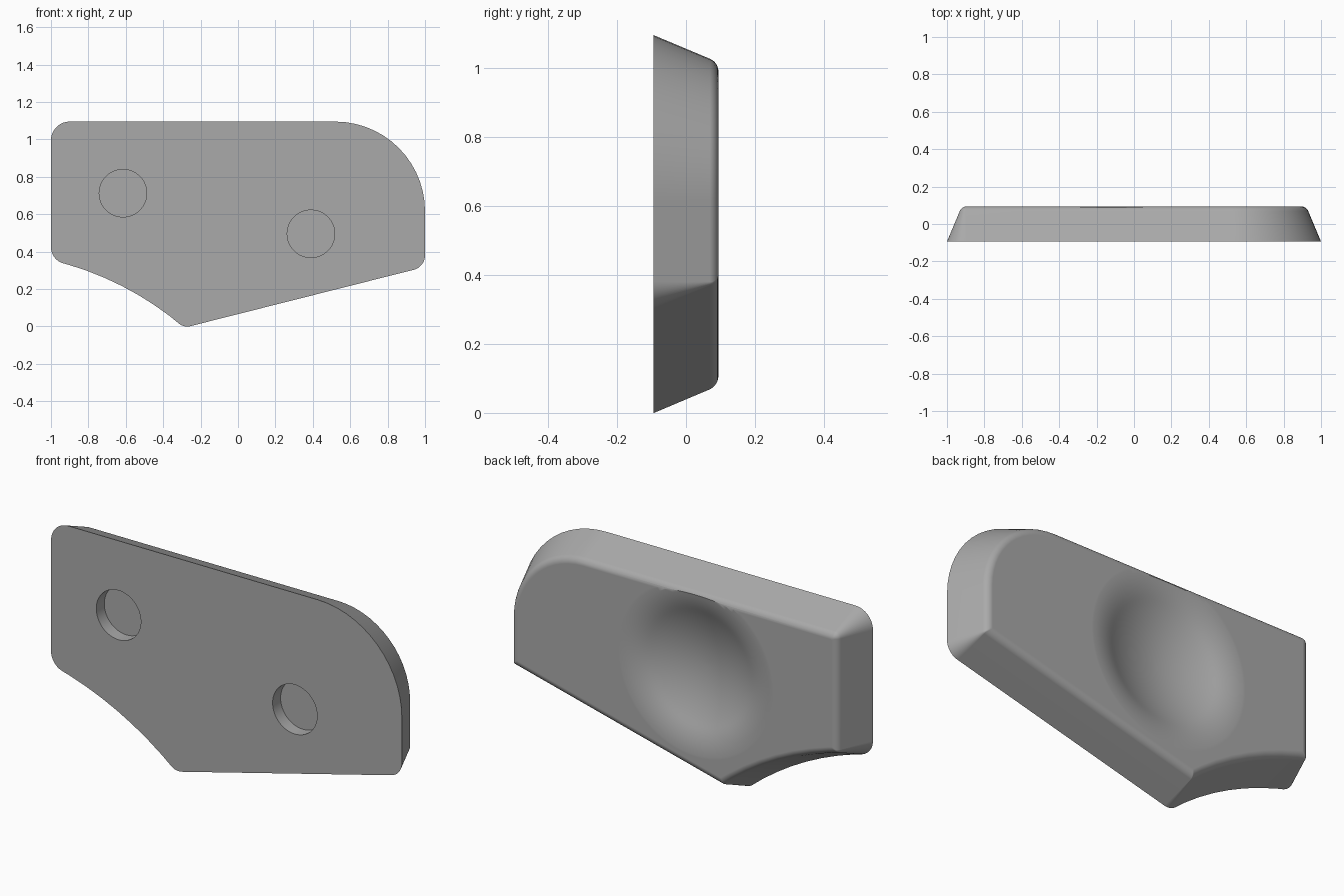
import bpy, bmesh, math
from mathutils import Vector, Matrix

if "Cube" in bpy.data.objects:
    bpy.data.objects.remove(bpy.data.objects["Cube"], do_unlink=True)

FRONT, BACK = -0.094, 0.094
DRAFT, EDGE_R = 0.42, 0.04

grey = bpy.data.materials.new("mid grey")
grey.use_nodes = True
colour = (0.4, 0.4, 0.4, 1)
grey.diffuse_color = colour
grey.node_tree.nodes["Principled BSDF"].inputs["Base Color"].default_value = colour


def make_object(name, bm):
    bmesh.ops.recalc_face_normals(bm, faces=bm.faces)
    mesh = bpy.data.meshes.new(name)
    bm.to_mesh(mesh)
    bm.free()
    mesh.materials.append(grey)
    obj = bpy.data.objects.new(name, mesh)
    bpy.context.collection.objects.link(obj)
    return obj


def arc_points(a, b, sag, n):
    """Interior points of a shallow arc from a to b, bulging left by sag."""
    side = Vector((-(b - a).y, (b - a).x)).normalized()
    return [a.lerp(b, i / n) + side * sag * 4 * (i / n) * (1 - i / n) for i in range(1, n)]


# Outline corners (x, z) with rounding radius, counter-clockwise
low_left, tip = Vector((-1, 0.355)), Vector((-0.288, -0.007))
corners = [(low_left, 0.09)]
corners += [(p, 0) for p in arc_points(low_left, tip, 0.048, 8)]
corners += [(tip, 0.07), (Vector((1, 0.318)), 0.08),
            (Vector((1, 1.095)), 0.48), (Vector((-1, 1.095)), 0.1)]


def outline(inset, steps=14):
    """Inset outline with rounded corners; the point count never changes."""
    pts = [c[0] for c in corners]
    count = len(pts)
    normals = []
    for i in range(count):
        e = (pts[(i + 1) % count] - pts[i]).normalized()
        normals.append(Vector((-e.y, e.x)))
    result = []
    for i, (p, r) in enumerate(corners):
        n1, n2 = normals[i - 1], normals[i]
        miter = (n1 + n2) / (1 + n1.dot(n2))
        if r == 0:
            result.append(p + miter * inset)
            continue
        r_in = max(r - inset, 0.006)
        centre = p + miter * (inset + r_in)
        start = math.atan2(-n1.y, -n1.x)
        turn = n1.angle_signed(n2) * -1
        for k in range(steps + 1):
            a = start + turn * k / steps
            result.append(centre + Vector((math.cos(a), math.sin(a))) * r_in)
    return result


# Plate: drafted sides, then a rounded rim round the back face
wall = math.atan(DRAFT)
tangent = EDGE_R * math.tan((math.pi / 2 - wall) / 2)
flat_inset = DRAFT * (BACK - FRONT) + tangent
rings = [(FRONT, 0)]
for k in range(7):
    a = wall + (math.pi / 2 - wall) * k / 6
    rings.append((BACK - EDGE_R * (1 - math.sin(a)), flat_inset - EDGE_R * math.cos(a)))

bm = bmesh.new()
loops = [[bm.verts.new((p.x, y, p.y)) for p in outline(d)] for y, d in rings]
for lower, upper in zip(loops, loops[1:]):
    for i in range(len(lower)):
        j = (i + 1) % len(lower)
        bm.faces.new((lower[i], lower[j], upper[j], upper[i]))
bm.faces.new(loops[0])
bm.faces.new(loops[-1])
plate = make_object("plate", bm)

# Dish cutter: bowl whose slope rises, then eases out to the flat face
DISH_R, STEEP_R, SLOPE = 0.45, 0.3, 0.45


def dish_depth(r):
    if r > STEEP_R:
        return SLOPE * (DISH_R - r) ** 2 / (2 * (DISH_R - STEEP_R))
    return SLOPE * (DISH_R / 2 - r * r / (2 * STEEP_R))


bm = bmesh.new()
profile = [Vector((DISH_R * k / 24, -dish_depth(DISH_R * k / 24), 0)) for k in range(25)]
profile[-1].y = 0.0003
profile += [Vector((DISH_R, 0.1, 0)), Vector((0, 0.1, 0))]
verts = [bm.verts.new(p) for p in profile]
edges = [bm.edges.new(pair) for pair in zip(verts, verts[1:])]
bmesh.ops.spin(bm, geom=verts + edges, cent=(0, 0, 0), axis=(0, 1, 0),
               angle=math.tau, steps=72, use_duplicate=False)
bmesh.ops.remove_doubles(bm, verts=bm.verts, dist=1e-5)
bmesh.ops.translate(bm, verts=bm.verts, vec=(-0.12, BACK, 0.62))
cutters = [make_object("dish_cutter", bm)]

# Blind round holes in the front
for name, x, z in (("left_hole_cutter", 0.39, 0.495), ("right_hole_cutter", -0.615, 0.712)):
    bm = bmesh.new()
    bmesh.ops.create_cone(bm, cap_ends=True, segments=64, radius1=0.127, radius2=0.127,
                          depth=0.13, matrix=Matrix.Translation((x, FRONT, z))
                          @ Matrix.Rotation(math.pi / 2, 4, "X"))
    cutters.append(make_object(name, bm))

bpy.ops.object.select_all(action="DESELECT")
plate.select_set(True)
bpy.context.view_layer.objects.active = plate
for cutter in cutters:
    cutter.hide_render = True
    cut = plate.modifiers.new(cutter.name, "BOOLEAN")
    cut.operation, cut.solver, cut.object = "DIFFERENCE", "EXACT", cutter
    bpy.ops.object.modifier_apply(modifier=cut.name)
    bpy.data.objects.remove(cutter, do_unlink=True)

# Smooth curves while keeping the large faces flat
bpy.ops.object.shade_smooth_by_angle(angle=math.radians(30))
weighted = plate.modifiers.new("weighted_normals", "WEIGHTED_NORMAL")
weighted.keep_sharp = True
